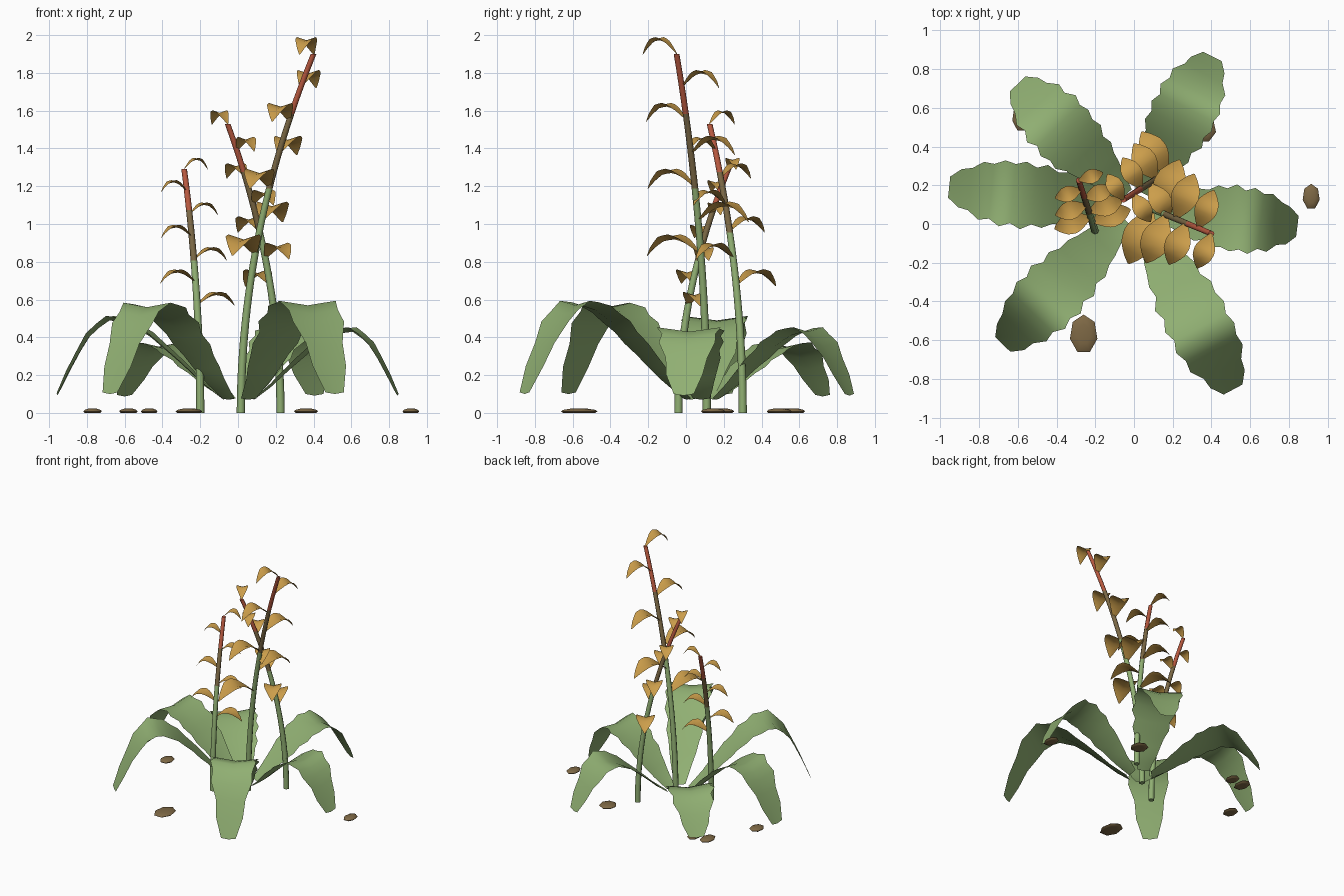
import bpy, bmesh, math, random
from mathutils import Vector

random.seed(4)
if "Cube" in bpy.data.objects:
    bpy.data.objects.remove(bpy.data.objects["Cube"], do_unlink=True)


def material(name, colour):
    m = bpy.data.materials.new(name)
    m.use_nodes = True
    m.diffuse_color = (*colour, 1)
    bsdf = next(n for n in m.node_tree.nodes if n.type == 'BSDF_PRINCIPLED')
    bsdf.inputs["Base Color"].default_value = (*colour, 1)
    bsdf.inputs["Roughness"].default_value = 0.9
    return m


GREEN = material("leaf green", (0.28, 0.43, 0.17))
OLIVE = material("stalk olive brown", (0.20, 0.14, 0.06))
RED = material("stalk red", (0.48, 0.10, 0.05))
ORANGE = material("bract orange", (0.60, 0.34, 0.07))
BROWN = material("seed brown", (0.21, 0.14, 0.06))


def finish(bm, name, mats):
    mesh = bpy.data.meshes.new(name)
    bm.to_mesh(mesh)
    bm.free()
    ob = bpy.data.objects.new(name, mesh)
    bpy.context.collection.objects.link(ob)
    for m in mats:
        mesh.materials.append(m)
    bpy.ops.object.select_all(action='DESELECT')
    ob.select_set(True)
    bpy.context.view_layer.objects.active = ob
    bpy.ops.object.shade_smooth_by_angle(angle=math.radians(65))


def sample(table, t):
    """Linear lookup in a list of (t, value...) rows."""
    for a, b in zip(table, table[1:]):
        if t <= b[0]:
            f = (t - a[0]) / (b[0] - a[0])
            return [p + (q - p) * f for p, q in zip(a[1:], b[1:])]
    return table[-1][1:]


def heading(degrees):
    a = math.radians(degrees)
    return Vector((math.cos(a), math.sin(a), 0))


def add_strip(bm, rows):
    """Folded sheet facing up: rows of left edge, midrib and right edge points."""
    grid = [[bm.verts.new(p) for p in row] for row in rows]
    for a, b in zip(grid, grid[1:]):
        for i in range(2):
            bm.faces.new((a[i], a[i + 1], b[i + 1], b[i]))


# Broad arching leaves: reach, rise and half width along the length
LEAF = [(0.09, 0, 0.045), (0.2, 0.19, 0.078), (0.3, 0.41, 0.11), (0.5, 0.81, 0.155),
        (0.62, 0.97, 0.165), (0.72, 1.0, 0.16), (0.82, 0.82, 0.145),
        (0.92, 0.44, 0.105), (1, 0.06, 0.058)]
CROWN = Vector((0.01, 0.09, 0.07))
LEAVES = [(63, 0.87, 0.45), (-7, 0.84, 0.45), (-62, 1.07, 0.59),
          (226, 0.99, 0.58), (174, 0.97, 0.51), (134, 0.88, 0.37)]
RINGS = 16

for n, (angle, length, peak) in enumerate(LEAVES):
    out, side = heading(angle), heading(angle + 90)
    bm = bmesh.new()
    rows = []
    for i in range(RINGS + 1):
        t = LEAF[0][0] + (1 - LEAF[0][0]) * i / RINGS
        rise, half = sample(LEAF, t)
        mid = CROWN + out * length * t + Vector((0, 0, rise * (peak - 0.09)))
        lift = Vector((0, 0, 0.15 * half))
        row = []
        for s in (1, 0, -1):
            # Toothed margins on the outer part
            tooth = (0.07 if i % 2 else -0.06) if t > 0.35 else 0
            wide = half * (1 + tooth + random.uniform(-0.03, 0.03))
            row.append(mid + side * s * wide + lift * abs(s))
        rows.append(row)
    add_strip(bm, rows)
    finish(bm, f"leaf_{n + 1}", [GREEN])


# Flower stalks: base x and y, lean x and y, height
STALKS = [(0.015, 0.11, 0.385, -0.16, 1.9),
          (0.225, 0.30, -0.28, -0.175, 1.53),
          (-0.20, -0.04, -0.085, 0.265, 1.29)]
BRACT = [(0, 0, 0.12), (0.15, 0.42, 0.48), (0.35, 0.86, 0.9), (0.52, 1.0, 1.0),
         (0.7, 0.86, 0.88), (0.88, 0.42, 0.48), (1, -0.05, 0.05)]


def stalk_point(stalk, t):
    x, y, dx, dy, h = stalk
    return Vector((x + dx * t * t, y + dy * t * t, h * t))


for n, stalk in enumerate(STALKS):
    height = stalk[4]

    # Tapered stem, green below, olive in the middle and red on top
    bm = bmesh.new()
    segments, sides = 24, 8
    rings = []
    for i in range(segments + 1):
        t = i / segments
        radius = 0.022 - 0.007 * t
        rings.append([bm.verts.new(stalk_point(stalk, t) + heading(360 * k / sides) * radius)
                      for k in range(sides)])
    for i in range(segments):
        t = (i + 0.5) / segments
        for k in range(sides):
            j = (k + 1) % sides
            f = bm.faces.new((rings[i][k], rings[i][j], rings[i + 1][j], rings[i + 1][k]))
            f.material_index = 0 if t < 0.62 else 1 if t < 0.83 else 2
    bm.faces.new(rings[0][::-1])
    bm.faces.new(rings[-1]).material_index = 2
    finish(bm, f"stalk_{n + 1}", [GREEN, OLIVE, RED])

    # Drooping bracts, alternating on both sides of the stem
    bm = bmesh.new()
    lean = math.degrees(math.atan2(stalk[3], stalk[2]))
    count = 7
    for i in range(count):
        u = i / (count - 1)
        start = stalk_point(stalk, 0.44 + 0.56 * u)
        angle = lean + (-90 if i % 2 == 0 else 90)
        out, side = heading(angle), heading(angle + 90)
        length = height * (0.162 - 0.060 * u)
        half = height * (0.047 - 0.018 * u)
        arch = height * (0.044 - 0.005 * u)
        rows = []
        for k in range(11):
            t = k / 10
            rise, width = sample(BRACT, t)
            mid = start + out * length * t + Vector((0, 0, arch * rise))
            lift = Vector((0, 0, 0.3 * half * width))
            rows.append([mid + side * s * half * width + lift * abs(s) for s in (1, 0, -1)])
        add_strip(bm, rows)
    finish(bm, f"bracts_{n + 1}", [ORANGE])


# Fallen seeds on the ground, domed with a flat base: x, y, width, depth
SEEDS = [(0.915, 0.14, 0.09, 0.135), (-0.26, -0.57, 0.145, 0.205),
         (0.36, 0.49, 0.13, 0.14), (-0.58, 0.55, 0.10, 0.15),
         (-0.47, 0.57, 0.09, 0.12), (-0.77, 0.19, 0.10, 0.13)]
for n, (x, y, w, d) in enumerate(SEEDS):
    bm = bmesh.new()
    bmesh.ops.create_uvsphere(bm, u_segments=7, v_segments=6, radius=0.5)
    for v in bm.verts:
        base = max(v.co.z, -0.25) + 0.25
        v.co = Vector((x + v.co.x * w, y + v.co.y * d, base * 0.032))
    finish(bm, f"seed_{n + 1}", [BROWN])
